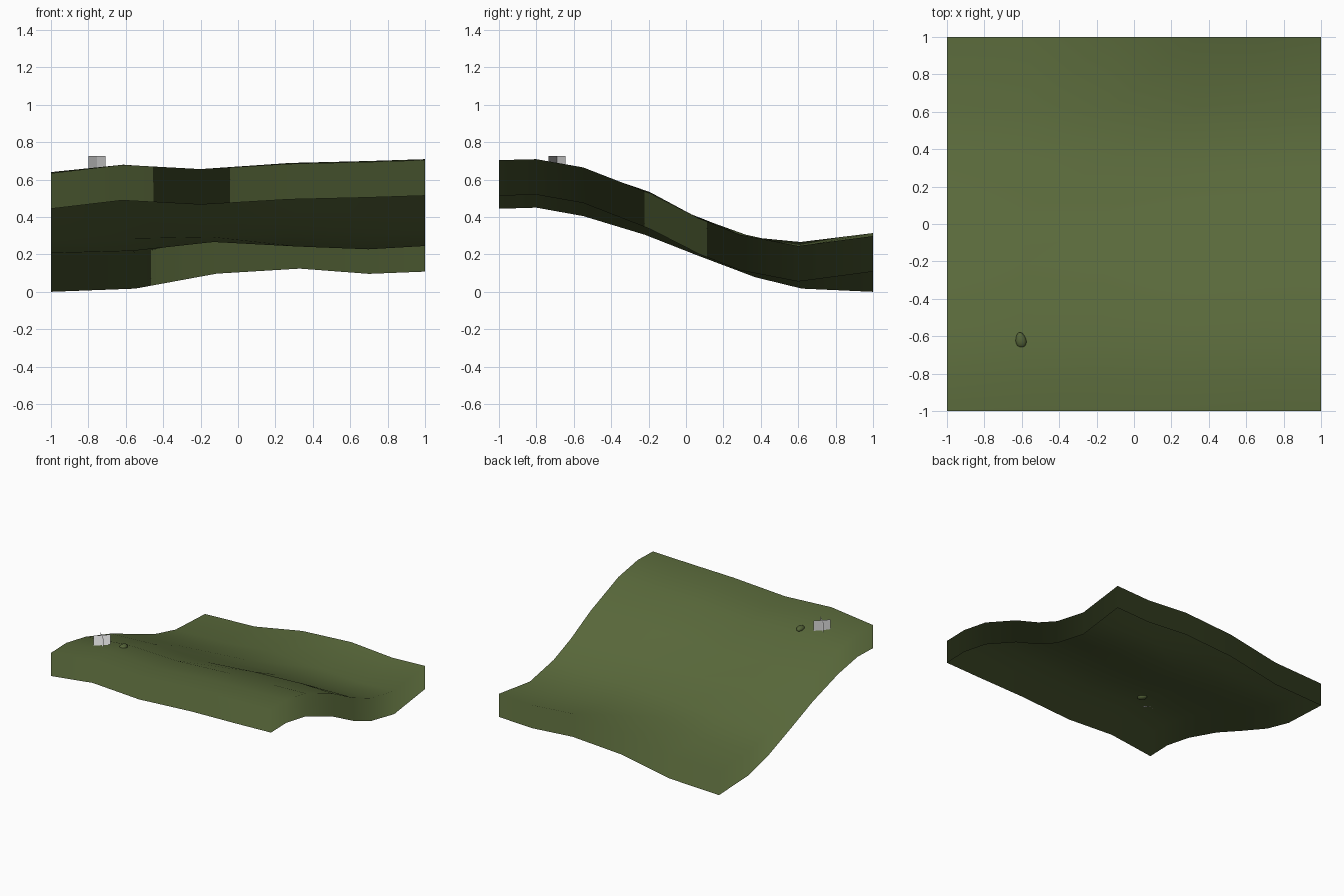
import bpy, bmesh, math
from mathutils import Vector, Matrix

cube = bpy.data.objects.get("Cube")
if cube:
    bpy.data.objects.remove(cube)


def material(name, rgb):
    m = bpy.data.materials.new(name)
    m.use_nodes = True
    m.diffuse_color = (*rgb, 1)
    m.node_tree.nodes["Principled BSDF"].inputs["Base Color"].default_value = (*rgb, 1)
    return m


def add_object(name, bm, mat, normals=None):
    mesh = bpy.data.meshes.new(name)
    for f in bm.faces:
        f.smooth = True
    bm.to_mesh(mesh)
    bm.free()
    mesh.materials.append(mat)
    if normals:
        mesh.normals_split_custom_set_from_vertices([tuple(n) for n in normals])
    obj = bpy.data.objects.new(name, mesh)
    bpy.context.collection.objects.link(obj)


def lerp(a, b, t):
    return a + (b - a) * t


grass = material("grass green", (0.102, 0.143, 0.044))
moss = material("moss green", (0.09, 0.126, 0.04))
grey = material("light grey", (0.6, 0.6, 0.6))

# Ground: positions and heights along the four edges, blended across the patch
front_x = [-1, -.62, -.2, .27, .69, 1]
back_x = [-1, -.55, -.115, .33, .7, 1]
left_y = [-1, -.8, -.55, -.22, .06, .37, .62, 1]
right_y = [-1, -.8, -.55, -.19, .07, .29, .6, 1]
front = [.634, .679, .656, .684, .694, .704]
back = [.19, .207, .287, .314, .286, .298]
left_edge = [.634, .64, .595, .495, .385, .268, .207, .19]
right_edge = [.704, .709, .665, .525, .392, .305, .245, .298]
# Small dips and bumps inside the patch
detail = {(1, 1): -.002, (2, 1): -.011, (1, 3): -.01, (2, 3): -.02, (2, 4): -.01,
          (4, 3): .013, (2, 6): .022, (3, 6): -.014, (4, 6): -.014}
SKIRT = .19


def ground_point(i, j):
    u, v = (front_x[i] + 1) / 2, (left_y[j] + 1) / 2
    x = lerp(front_x[i], back_x[i], v)
    y = lerp(left_y[j], right_y[j], u)
    # Edge relief fades slowly from the front and quickly from the back
    near = front[i] - lerp(front[0], front[-1], u)
    far = back[i] - lerp(back[0], back[-1], u)
    z = lerp(left_edge[j], right_edge[j], u) + near * (1 - v) + far * v ** 4
    return x, y, z + detail.get((i, j), 0)


bm = bmesh.new()
nx, ny = len(front_x), len(left_y)
grid = [[bm.verts.new(ground_point(i, j)) for j in range(ny)] for i in range(nx)]
for i in range(nx - 1):
    for j in range(ny - 1):
        bm.faces.new((grid[i][j], grid[i + 1][j], grid[i + 1][j + 1], grid[i][j + 1]))
bm.normal_update()
normals = [v.normal.copy() for v in bm.verts]

# Open skirt below the rim, sharing the ground's normals so it blends in
rim = ([grid[i][0] for i in range(nx)] + [grid[-1][j] for j in range(1, ny)]
       + [grid[i][-1] for i in range(nx - 2, -1, -1)]
       + [grid[0][j] for j in range(ny - 2, 0, -1)])
low = []
for v in rim:
    low.append(bm.verts.new(v.co - Vector((0, 0, SKIRT))))
    normals.append(v.normal.copy())
for k in range(len(rim)):
    n = (k + 1) % len(rim)
    bm.faces.new((rim[k], low[k], low[n], rim[n]))
add_object("ground", bm, grass, normals)

# Half-buried pebble
bm = bmesh.new()
bmesh.ops.create_icosphere(bm, subdivisions=3, radius=1)
for v in bm.verts:
    v.co.x *= 1 - .2 * v.co.y
bmesh.ops.transform(bm, verts=bm.verts, matrix=(
    Matrix.Translation((-.605, -.62, .645)) @ Matrix.Rotation(math.radians(10), 4, "Z")
    @ Matrix.Diagonal((.028, .042, .021, 1))))
add_object("pebble", bm, moss)

# Tuft made of two crossed upright cards, with normals leaning up like the ground's
bm = bmesh.new()
base, up = Vector((-.755, -.69, .644)), Vector((0, 0, .083))
card_normals = []
for angle in (45, -45):
    turn = Matrix.Rotation(math.radians(angle), 3, "Z")
    side = turn @ Vector((.064, 0, 0))
    bm.faces.new([bm.verts.new(p) for p in
                  (base - side, base + side, base + side + up, base - side + up)])
    card_normals += [(turn @ Vector((0, -.3, 1))).normalized()] * 4
add_object("grass_tuft", bm, grey, card_normals)
